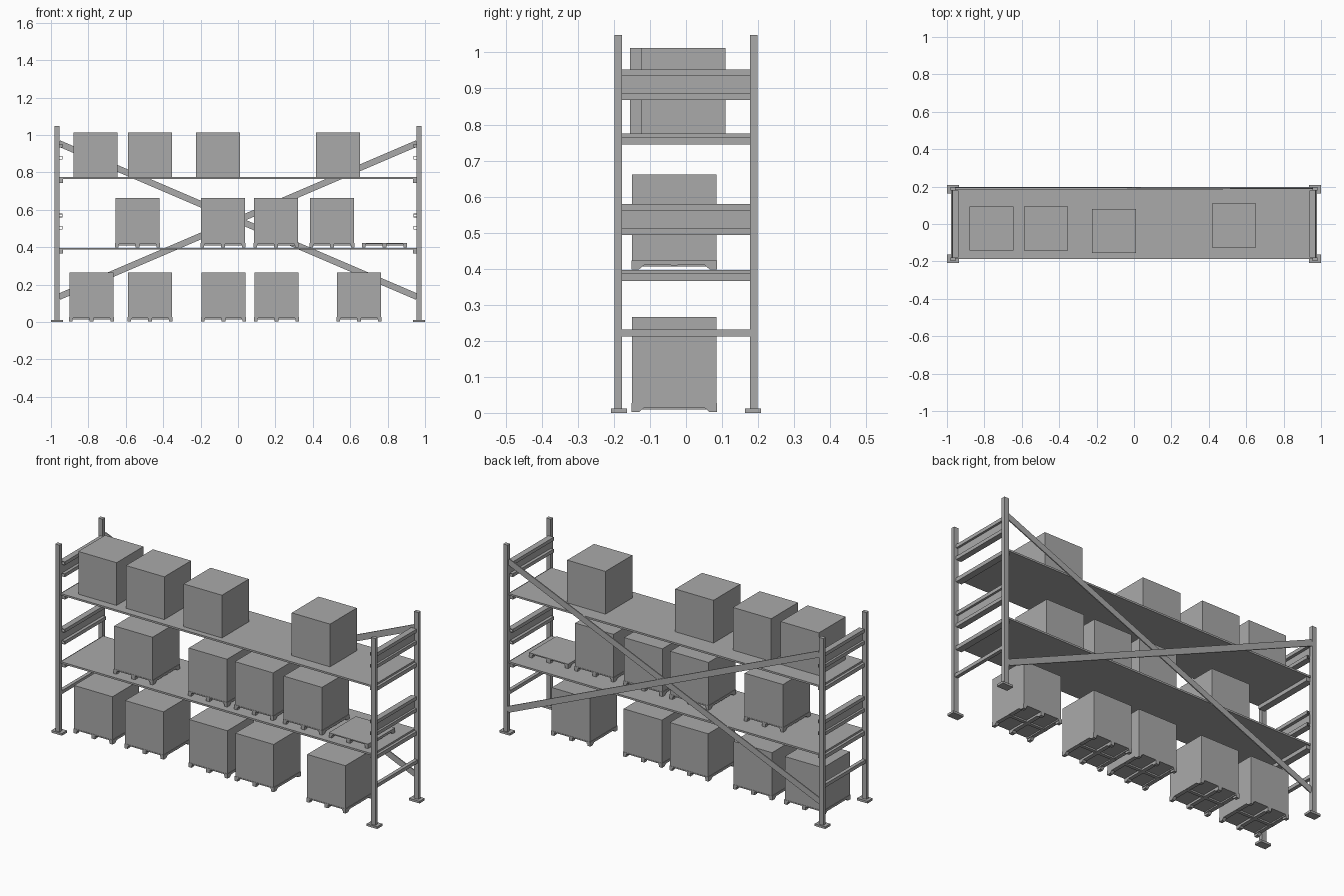
import bpy, bmesh, math
from mathutils import Matrix, Vector

cube = bpy.data.objects.get("Cube")
if cube:
    bpy.data.objects.remove(cube, do_unlink=True)

grey = bpy.data.materials.new("plain grey")
grey.use_nodes = True
GREY = (0.4, 0.4, 0.4, 1)
grey.diffuse_color = GREY
grey.node_tree.nodes["Principled BSDF"].inputs["Base Color"].default_value = GREY


def add_box(bm, x0, x1, y0, y1, z0, z1, turn=None):
    """Add a box by its limits, optionally turned about its centre."""
    mid = Vector((x0 + x1, y0 + y1, z0 + z1)) / 2
    mat = Matrix.Translation(mid)
    if turn:
        mat = mat @ Matrix.Rotation(turn, 4, 'Y')
    mat = mat @ Matrix.Diagonal((x1 - x0, y1 - y0, z1 - z0, 1))
    bmesh.ops.create_cube(bm, size=1, matrix=mat)


def add_prism(bm, profile, x0, x1):
    """Extrude a y-z profile along x."""
    face = bm.faces.new([bm.verts.new((x0, y, z)) for y, z in profile])
    out = bmesh.ops.extrude_face_region(bm, geom=[face])
    verts = [v for v in out["geom"] if isinstance(v, bmesh.types.BMVert)]
    bmesh.ops.translate(bm, vec=(x1 - x0, 0, 0), verts=verts)


def finish(name, bm, place=(0, 0, 0)):
    bmesh.ops.recalc_face_normals(bm, faces=bm.faces)
    mesh = bpy.data.meshes.new(name)
    bm.to_mesh(mesh)
    bm.free()
    mesh.materials.append(grey)
    obj = bpy.data.objects.new(name, mesh)
    obj.location = place
    bpy.context.collection.objects.link(obj)
    return obj


def box(name, *limits, turn=None):
    bm = bmesh.new()
    add_box(bm, *limits, turn=turn)
    return finish(name, bm)


def mirrored(obj, in_y=False):
    mod = obj.modifiers.new("mirror", 'MIRROR')
    mod.use_axis = (True, in_y, False)


# Posts and foot plates
mirrored(box("post", 0.955, 0.982, 0.178, 0.199, 0, 1.048), True)
mirrored(box("foot_plate", 0.935, 1, 0.163, 0.208, 0, 0.012), True)

# Shelves, their supports and the low side bars
SPAN = 0.18
for label, top in (("lower", 0.397), ("upper", 0.775)):
    box(label + "_shelf", -0.957, 0.957, -0.187, 0.187, top - 0.01, top)
    mirrored(box(label + "_shelf_support", 0.935, 0.972, -SPAN, SPAN, top - 0.031, top - 0.01))
mirrored(box("side_bar", 0.958, 0.978, -SPAN, SPAN, 0.212, 0.231))

# Side guards: a recessed web between two open-ended square tubes
WALL = 0.003
for label, low in (("lower", 0.494), ("upper", 0.868)):
    bm = bmesh.new()
    add_box(bm, 0.954, 0.958, -SPAN, SPAN, low + 0.018, low + 0.068)
    for z in (low, low + 0.066):
        for zz in (z, z + 0.019 - WALL):
            add_box(bm, 0.937, 0.97, -SPAN, SPAN, zz, zz + WALL)
        for x in (0.937, 0.97 - WALL):
            add_box(bm, x, x + WALL, -SPAN, SPAN, z, z + 0.019)
    mirrored(finish(label + "_side_guard", bm))

# Crossed braces at the back
RUN, DROP = 1.914, 0.82
HALF = math.hypot(RUN, DROP) / 2
TILT = math.atan2(DROP, RUN)
for name, y, turn in (("falling_brace", 0.193, TILT), ("rising_brace", 0.187, -TILT)):
    box(name, -HALF, HALF, y, y + 0.006, 0.528, 0.562, turn=turn)


# Pallet: deck, sloped corner feet, central runner and a shallow cross runner
def pallet(name, x, y, z):
    bm = bmesh.new()
    w, d, top = 0.12, 0.119, 0.025
    add_box(bm, -w, w, -d, d, top - 0.006, top)
    for s in (-1, 1):
        foot = [(s * d, 0), (s * 0.098, 0), (s * 0.075, 0.02), (s * d, 0.02)]
        for x0 in (-w, w - 0.018, -0.011):
            add_prism(bm, foot, x0, x0 + (0.022 if x0 == -0.011 else 0.018))
        add_box(bm, min(s * 0.098, s * w), max(s * 0.098, s * w), -d, d, 0.012, 0.02)
    add_box(bm, -0.011, 0.011, -d, d, 0.008, 0.02)
    add_box(bm, -w, w, -0.009, 0.009, 0.011, 0.02)
    finish(name, bm, (x, y, z))


def crate(name, x, y, z, height):
    h = 0.1175
    box(name, x - h, x + h, y - h, y + h, z, z + height)


# Loads on the floor and the lower shelf stand on pallets
LOAD_Y = -0.0325
rows = (("floor", 0.002, (-0.783, -0.47, -0.078, 0.206, 0.647)),
        ("lower_shelf", 0.398, (-0.537, -0.08, 0.203, 0.503)))
for label, z, places in rows:
    for i, x in enumerate(places, 1):
        pallet(f"{label}_pallet_{i}", x, LOAD_Y, z)
        crate(f"{label}_box_{i}", x, LOAD_Y, z + 0.025, 0.239)
pallet("empty_pallet", 0.783, LOAD_Y, 0.398)

# Boxes standing directly on the upper shelf
for i, (x, y) in enumerate(((-0.763, -0.025), (-0.47, -0.025), (-0.107, -0.038), (0.535, -0.008)), 1):
    crate(f"upper_shelf_box_{i}", x, y, 0.775, 0.237)
